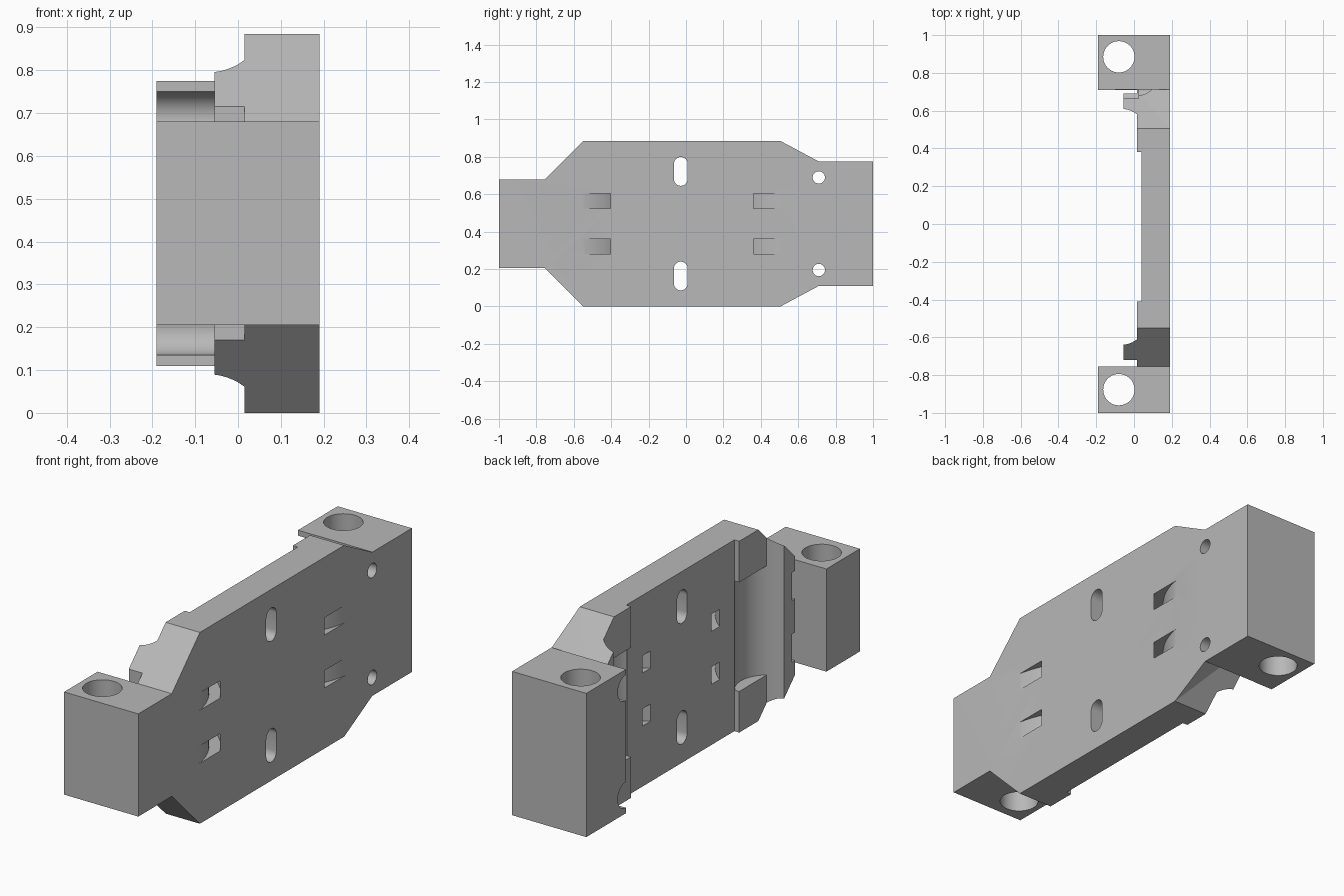
import bpy, bmesh
from math import sin, cos, pi, acos, asin, atan2
from mathutils import Vector

old = bpy.data.objects.get("Cube")
if old:
    bpy.data.objects.remove(old, do_unlink=True)

MID = 0.4425      # height of the symmetry plane
FACE = 0.19       # x of the flat outer face

grey = bpy.data.materials.new("plain_grey")
grey.use_nodes = True
grey.diffuse_color = (0.48, 0.48, 0.48, 1)
grey.node_tree.nodes["Principled BSDF"].inputs["Base Color"].default_value = (0.48, 0.48, 0.48, 1)


def finish(name, bm):
    bmesh.ops.recalc_face_normals(bm, faces=bm.faces)
    mesh = bpy.data.meshes.new(name)
    bm.to_mesh(mesh)
    bm.free()
    mesh.materials.append(grey)
    obj = bpy.data.objects.new(name, mesh)
    bpy.context.collection.objects.link(obj)
    return obj


def prism(name, pts, axis, lo, hi):
    """Extrude a profile: (y, z) points along x, or (x, y) points along z."""
    bm = bmesh.new()
    place = (lambda p, t: (t, p[0], p[1])) if axis == "x" else (lambda p, t: (p[0], p[1], t))
    face = bm.faces.new([bm.verts.new(place(p, lo)) for p in pts])
    new = bmesh.ops.extrude_face_region(bm, geom=[face])["geom"]
    move = Vector(place((0, 0), hi - lo))
    bmesh.ops.translate(bm, vec=move, verts=[v for v in new if isinstance(v, bmesh.types.BMVert)])
    return finish(name, bm)


def hull(name, pts):
    bm = bmesh.new()
    for p in pts:
        bm.verts.new(p)
    bmesh.ops.convex_hull(bm, input=bm.verts)
    return finish(name, bm)


def arc(cx, cy, r, a0, a1, n=24):
    return [(cx + r * cos(a0 + (a1 - a0) * i / n), cy + r * sin(a0 + (a1 - a0) * i / n))
            for i in range(n + 1)]


def circle(cx, cy, r, n=40):
    return arc(cx, cy, r, 0, 2 * pi * (n - 1) / n, n - 1)


def rect(a0, a1, b0, b1):
    return [(a0, b0), (a1, b0), (a1, b1), (a0, b1)]


def combine(obj, tool, operation="DIFFERENCE"):
    tool.hide_render = True
    mod = obj.modifiers.new("cut", "BOOLEAN")
    mod.operation = operation
    mod.solver = "EXACT"
    mod.object = tool
    bpy.context.view_layer.objects.active = obj
    bpy.ops.object.modifier_apply(modifier=mod.name)
    bpy.data.objects.remove(tool, do_unlink=True)


# Cross-section: end blocks, hooked lips with concave inner sides, pads, plate
GX, GR, G_BACK, G_FRONT = -0.07, 0.14, 0.47, -0.50
tip, root = acos((-0.055 - GX) / GR), acos((0.015 - GX) / GR)
section = [(FACE, -1), (FACE, 1), (-FACE, 1), (-FACE, 0.71), (0.015, 0.71), (0.015, 0.69), (-0.055, 0.69)]
section += arc(GX, G_BACK, GR, tip, root, 8)
section += [(0.015, 0.38), (0.04, 0.38), (0.04, -0.41), (0.015, -0.41)]
section += arc(GX, G_FRONT, GR, -root, -tip, 8)
section += [(-0.055, -0.72), (0.015, -0.72), (0.015, -0.755), (-FACE, -0.755), (-FACE, -1)]
plate = prism("mounting_plate", section, "z", -0.1, 1)

# Side outline with chamfered corners
top = [(1, 0.775), (0.71, 0.775), (0.505, 0.885), (-0.55, 0.885), (-0.755, 0.68), (-1, 0.68)]
outline = top + [(y, 2 * MID - z) for y, z in reversed(top)]
combine(plate, prism("outline", outline, "x", -0.3, FACE), "INTERSECT")

# Grooves between the corner pads
for gy in (G_BACK, G_FRONT):
    combine(plate, prism("groove", circle(GX, gy, GR, 64), "z", 0.19, 0.695))

# Vertical holes through the end blocks
for hy in (0.885, -0.877):
    combine(plate, prism("block_hole", circle(-0.08, hy, 0.083, 48), "z", -0.2, 1.2))

for s in (1, -1):
    def up(z):
        return MID + s * (z - MID)

    # Twisted chamfer beside the rear block
    pts = [(FACE, 0.505, 0.885), (FACE, 0.711, 0.775), (0.015, 0.711, 0.68), (-0.1, 0.711, 0.68)]
    pts += [(-0.1, 0.505, 0.885)]
    pts += [(x, y, 0.95) for x in (-0.1, FACE) for y in (0.505, 0.711)]
    combine(plate, hull("twist", [(x, y, up(z)) for x, y, z in pts]))

    # Screw holes with head clearance
    combine(plate, prism("screw_hole", circle(0.71, up(0.69), 0.033), "x", -0.3, 0.3))
    combine(plate, prism("screw_head", circle(0.71, up(0.69), 0.06), "x", -0.3, 0.025))

    # Oval slots
    oval = arc(-0.028, 0.762, 0.037, 0, pi, 12) + arc(-0.028, 0.682, 0.037, pi, 2 * pi, 12)
    combine(plate, prism("oval", [(y, up(z)) for y, z in oval], "x", -0.1, 0.3))

    # Curved strap tunnels
    z0, z1 = sorted((up(0.525), up(0.605)))
    for cy, d in ((0.573, -1), (-0.615, 1)):
        ring = arc(-0.198, 0, 0.442, 0.1, 1.2) + arc(-0.198, 0, 0.393, 1.2, 0.1)
        combine(plate, prism("tunnel", [(x, cy + d * y) for x, y in ring], "z", z0, z1))

    # Notches in the outer edge of the front lip
    z0, z1 = sorted((up(0.52), up(0.65)))
    combine(plate, prism("notch", rect(-0.1, 0.015, -0.74, -0.695), "z", z0, z1))

bpy.ops.object.select_all(action="DESELECT")
plate.select_set(True)
bpy.context.view_layer.objects.active = plate
bpy.ops.object.shade_smooth_by_angle(angle=0.4)
